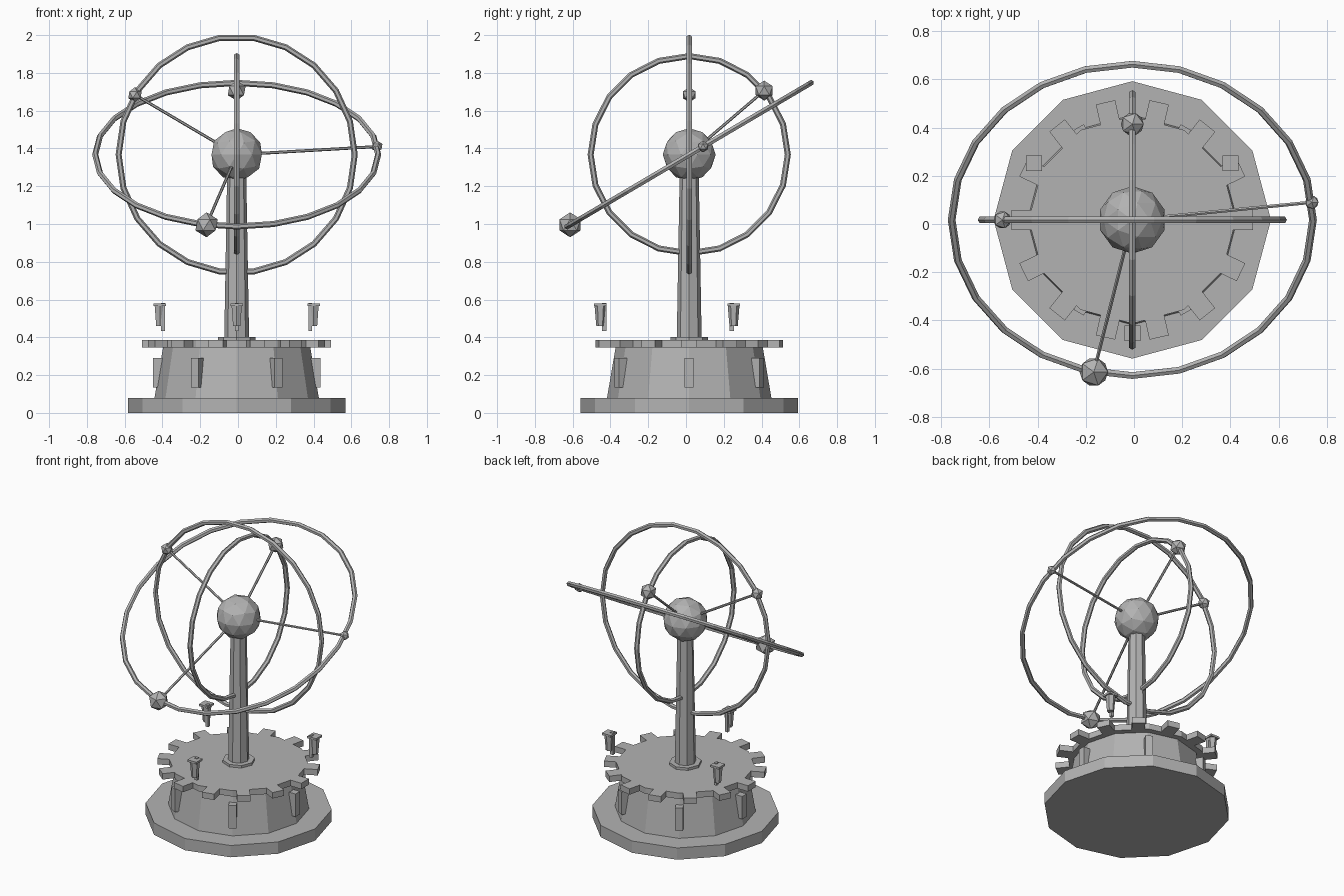
import bpy
from math import radians, cos, sin, pi
from mathutils import Vector, Matrix

cube = bpy.data.objects.get("Cube")
if cube:
    bpy.data.objects.remove(cube, do_unlink=True)

AXIS = Vector((-0.007, 0.017, 0))      # vertical axis of the stand
HUB = AXIS + Vector((0, 0, 1.367))     # centre of the rings

grey = bpy.data.materials.new("plain_grey")
grey.use_nodes = True
tone = (0.45, 0.45, 0.45, 1)
grey.diffuse_color = tone
bsdf = next(n for n in grey.node_tree.nodes if n.type == 'BSDF_PRINCIPLED')
bsdf.inputs["Base Color"].default_value = tone
bsdf.inputs["Roughness"].default_value = 0.8


def finish(name):
    ob = bpy.context.object
    ob.name = name
    ob.data.materials.append(grey)
    return ob


def tapered(name, sides, r_low, r_high, z_low, z_high, at=AXIS):
    bpy.ops.mesh.primitive_cone_add(
        vertices=sides, radius1=r_low, radius2=r_high, depth=z_high - z_low,
        location=(at.x, at.y, (z_low + z_high) / 2))
    return finish(name)


def box(name, size, location, turn=0):
    bpy.ops.mesh.primitive_cube_add(size=1, location=location, rotation=(0, 0, turn))
    ob = finish(name)
    ob.scale = size
    return ob


def ball(name, radius, location, detail=1):
    bpy.ops.mesh.primitive_ico_sphere_add(subdivisions=detail, radius=radius, location=location)
    return finish(name)


def rod(name, start, end, radius):
    span = end - start
    bpy.ops.mesh.primitive_cylinder_add(
        vertices=6, radius=radius, depth=span.length, location=(start + end) / 2,
        rotation=span.to_track_quat('Z', 'Y').to_euler())
    return finish(name)


def around(angle, radius, z):
    return AXIS + Vector((cos(angle) * radius, sin(angle) * radius, z))


# Stand: foot plate, drum, gear disc, collar and column
tapered("foot_plate", 12, 0.575, 0.575, 0, 0.08)
tapered("drum", 12, 0.435, 0.39, 0.08, 0.345)
tapered("gear_disc", 12, 0.43, 0.43, 0.345, 0.385)
tapered("collar", 8, 0.1, 0.1, 0.385, 0.402)
tapered("column", 8, 0.066, 0.05, 0.385, 1.3)

# Gear teeth
TEETH = 14
for i in range(TEETH):
    a = 2 * pi * i / TEETH
    box("gear_tooth", (0.09, 0.082, 0.04), around(a, 0.455, 0.365), a)

# Ribs on the drum
for i in range(6):
    a = i * pi / 3
    box("drum_rib", (0.05, 0.048, 0.155), around(a, 0.419, 0.213), a)

# Three small lanterns hovering over the gear
for i in range(3):
    a = radians(30 + 120 * i)
    spot = around(a, 0.47, 0)
    box("lantern_cap", (0.066, 0.066, 0.014), spot + Vector((0, 0, 0.572)))
    tapered("lantern_body", 6, 0.022, 0.031, 0.46, 0.566, spot)
    box("lantern_post", (0.02, 0.022, 0.15), around(a, 0.45, 0.508))

# Central sphere
ball("central_sphere", 0.14, HUB, 2)

# Rings: radius, segments, orientation, then (angle, size) of the planets on each
rings = [
    ("side_ring", 0.522, 20, Matrix.Rotation(radians(-90), 3, 'Y'), [(40.5, 0.053)]),
    ("front_ring", 0.625, 22, Matrix.Rotation(radians(90), 3, 'X'), [(149.5, 0.04)]),
    ("tilted_ring", 0.749, 24, Matrix.Rotation(radians(30.5), 3, 'X'),
     [(6.5, 0.031), (-102.3, 0.066)]),
]
for name, radius, segments, turn, planets in rings:
    bpy.ops.mesh.primitive_torus_add(
        major_radius=radius, minor_radius=0.016, major_segments=segments,
        minor_segments=6, location=HUB, rotation=turn.to_euler())
    finish(name)
    for degrees, size in planets:
        a = radians(degrees)
        if name == "side_ring":        # planet angle is measured up from the back
            a = pi / 2 - a
        spot = HUB + turn @ Vector((cos(a) * radius, sin(a) * radius, 0))
        ball(name + "_planet", size, spot)
        rod(name + "_arm", HUB, spot, 0.008)
